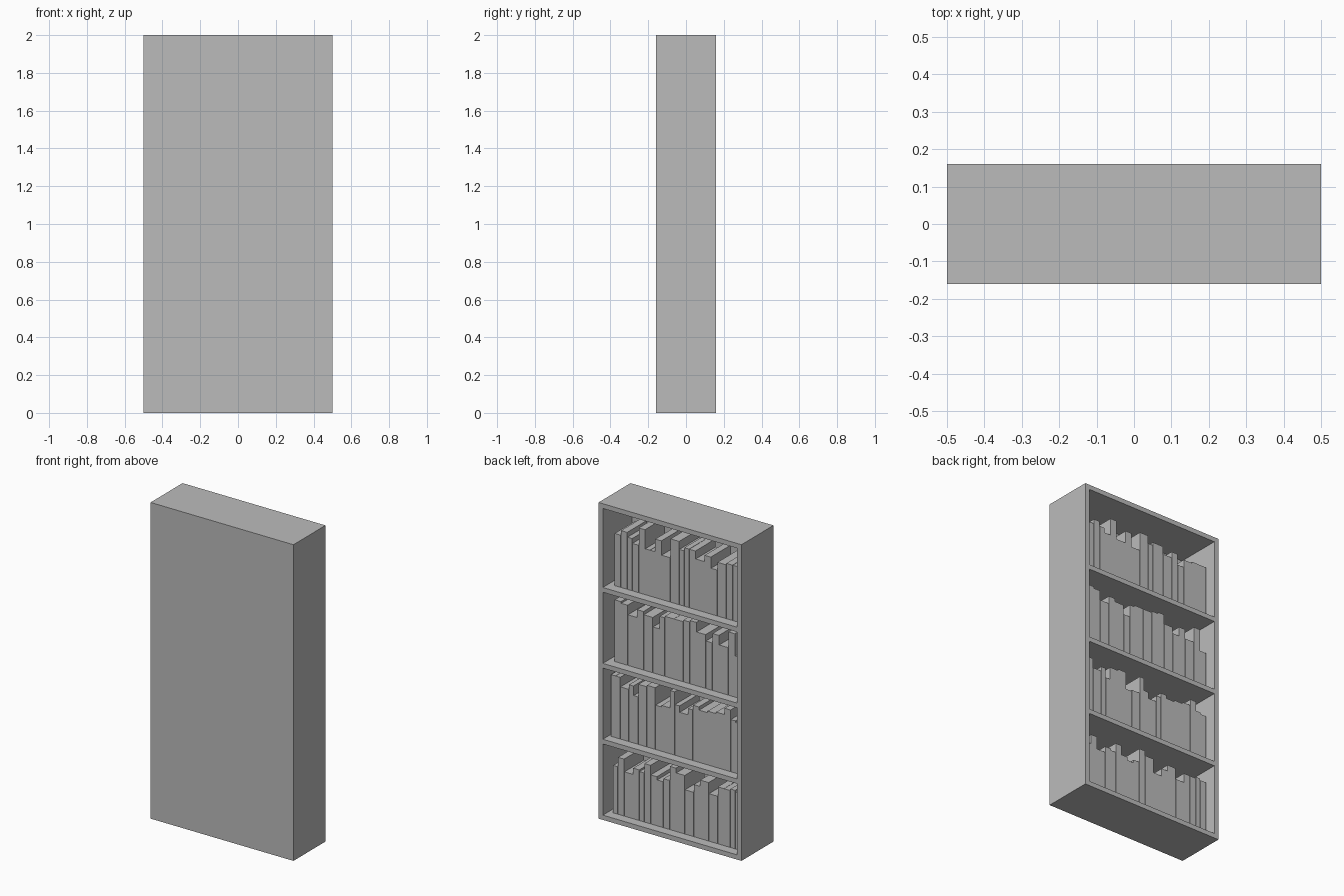
import bpy
import bmesh
from mathutils import Matrix, Vector

cube = bpy.data.objects.get("Cube")
if cube:
    bpy.data.objects.remove(cube, do_unlink=True)

# The single flat colour
grey = bpy.data.materials.new("plain_grey")
grey.use_nodes = True
colour = (0.5, 0.5, 0.5, 1)
grey.diffuse_color = colour
for node in grey.node_tree.nodes:
    if node.type == 'BSDF_PRINCIPLED':
        node.inputs["Base Color"].default_value = colour


def add_box(bm, low, high):
    """Add a box between two opposite corners."""
    low, high = Vector(low), Vector(high)
    place = Matrix.Translation((low + high) / 2) @ Matrix.Diagonal((high - low).to_4d())
    bmesh.ops.create_cube(bm, size=1, matrix=place)


def make_object(name, boxes):
    bm = bmesh.new()
    for low, high in boxes:
        add_box(bm, low, high)
    mesh = bpy.data.meshes.new(name)
    bm.to_mesh(mesh)
    bm.free()
    mesh.materials.append(grey)
    obj = bpy.data.objects.new(name, mesh)
    bpy.context.collection.objects.link(obj)
    return obj


# Overall case dimensions
HALF_W, HALF_D, HEIGHT, BOARD = 0.5, 0.16, 2.0, 0.03
INNER = HALF_W - BOARD
PANEL_Y = -HALF_D + BOARD
PITCH = 0.48

# Case: closed panel, two sides, top, base and shelves
make_object("closed_panel", [((-HALF_W, -HALF_D, 0), (HALF_W, PANEL_Y, HEIGHT))])
for name, x in (("right_side", -HALF_W), ("left_side", INNER)):
    make_object(name, [((x, PANEL_Y, 0), (x + BOARD, HALF_D, HEIGHT))])
boards = {"base_board": 0, "top_board": HEIGHT - BOARD}
boards.update({f"shelf_{i}": i * PITCH for i in (1, 2, 3)})
for name, z in boards.items():
    make_object(name, [((-INNER, PANEL_Y, z), (INNER, HALF_D, z + BOARD))])

# Books: thickness letters (slim, medium, large) and heights in hundredths
THICKNESS = {"s": 5, "m": 6.5, "l": 9}
FRONT_Y, BACK_Y, END_X, GAP = 0.10, -0.10, -0.46, 0.002
ROWS = [
    (0.44, "smlmsmmmmmllmllmmsm",
     [30, 36, 28, 32, 31, 37, 31, 29, 31, 40, 37, 28, 33, 37, 30, 36, 36, 37, 36]),
    (0.455, "sslssllmlsslsmlllmsm",
     [39, 39, 33, 36, 30, 38, 39, 28, 29, 40, 32, 28, 32, 35, 33, 34, 35, 39, 33, 32]),
    (0.43, "mmlmlmsllmmlmmlmm",
     [39, 38, 32, 37, 35, 29, 37, 38, 38, 39, 40, 34, 30, 36, 30, 40, 26]),
    (0.43, "mmsmmssmllssmlmmlml",
     [33, 36, 33, 30, 41, 29, 29, 37, 28, 40, 35, 37, 37, 32, 36, 29, 34, 35, 35]),
]
for i, (x, letters, heights) in enumerate(ROWS):
    z = i * PITCH + BOARD
    unit = (x - END_X) / sum(THICKNESS[c] for c in letters)
    books = []
    for letter, height in zip(letters, heights):
        width = THICKNESS[letter] * unit
        books.append(((x - width + GAP, BACK_Y, z), (x, FRONT_Y, z + height / 100)))
        x -= width
    make_object(f"books_row_{i + 1}", books)
